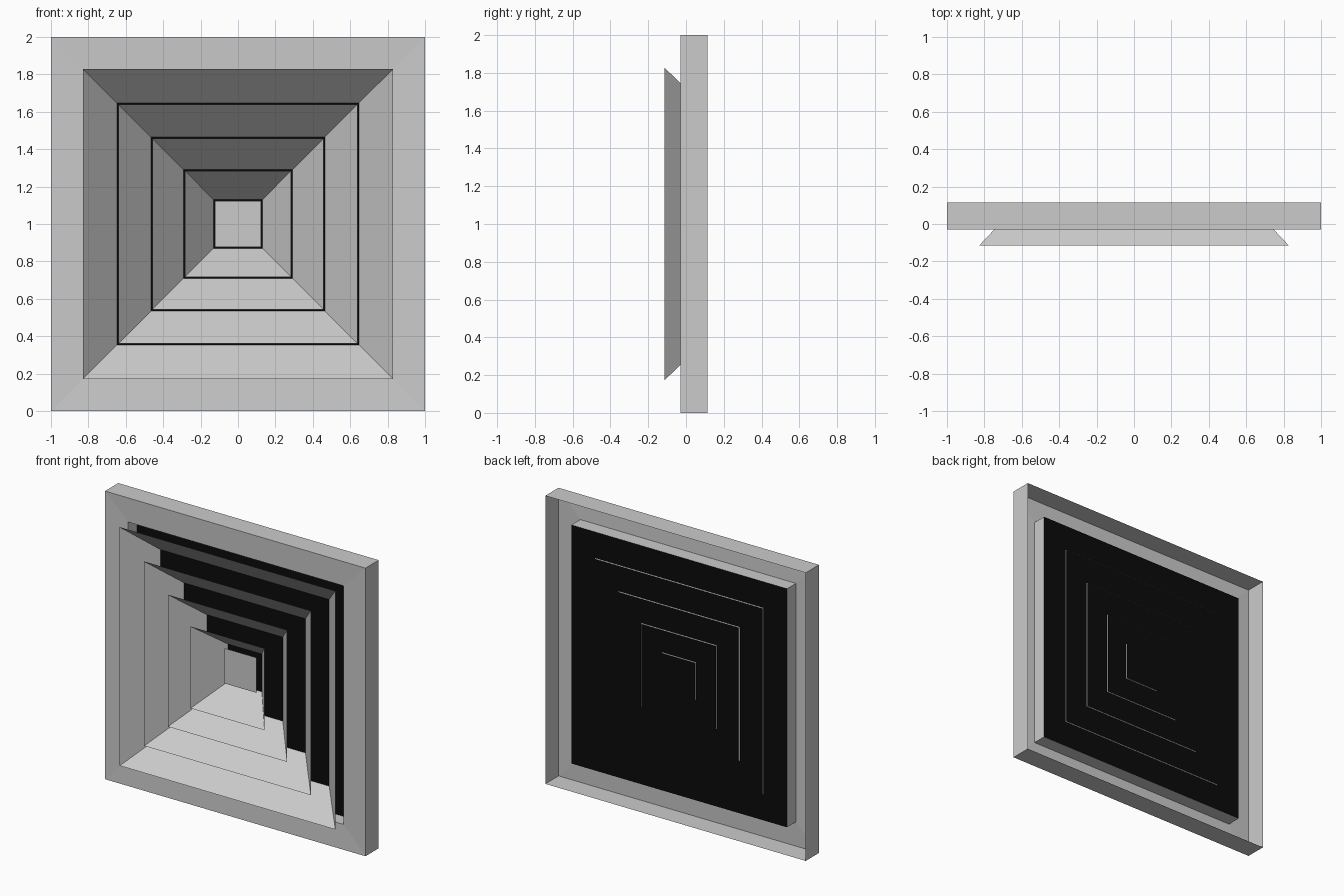
import bpy, bmesh

if "Cube" in bpy.data.objects:
    bpy.data.objects.remove(bpy.data.objects["Cube"])

def square_rings(name, profile, cap=False):
    """Loft concentric squares from (half size, y) points, facing the front."""
    bm = bmesh.new()
    rings = []
    for h, y in profile:
        rings.append([bm.verts.new((sx * h, y, 1 + sz * h))
                      for sx, sz in ((-1, -1), (1, -1), (1, 1), (-1, 1))])
    for a, b in zip(rings, rings[1:]):
        for i in range(4):
            j = (i + 1) % 4
            bm.faces.new((a[i], a[j], b[j], b[i]))
    if cap:
        bm.faces.new(rings[-1])
    me = bpy.data.meshes.new(name)
    bm.to_mesh(me)
    bm.free()
    ob = bpy.data.objects.new(name, me)
    bpy.context.collection.objects.link(ob)
    return ob

FRONT, BACK, PANEL = -0.115, 0.08, 0.075
black = bpy.data.materials.new("black")
black.diffuse_color = (0.003, 0.003, 0.003, 1)
black.use_nodes = True
black.node_tree.nodes["Principled BSDF"].inputs["Base Color"].default_value = black.diffuse_color

# outer rim, slightly dished flange and the recessed neck
square_rings("frame", [(1, 0.115), (1, -0.03), (0.828, -0.023), (0.828, PANEL)])

# black backing sheet
square_rings("back_panel", [(0.828, PANEL)], cap=True).data.materials.append(black)

# nested sloping louvres, each ending at the size of the next one
sizes = [0.828, 0.64, 0.458, 0.284, 0.124]
for i, (outer, inner) in enumerate(zip(sizes, sizes[1:])):
    square_rings(f"louvre_{i + 1}", [(outer, FRONT), (inner + 0.003, BACK)])

# small plate in the middle
square_rings("centre_plate", [(0.122, 0.027)], cap=True)
